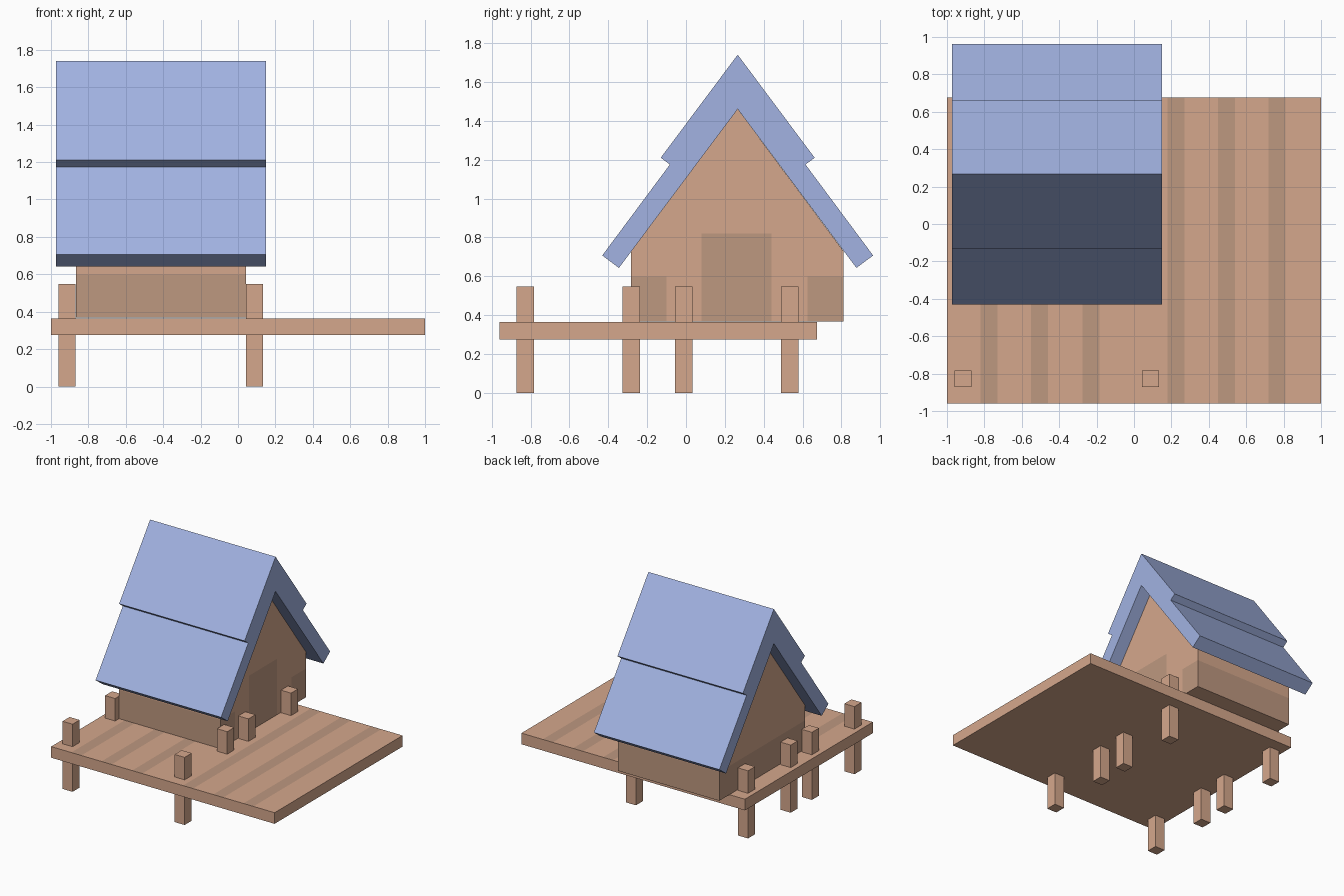
import bpy, bmesh
from mathutils import Vector

if "Cube" in bpy.data.objects:
    bpy.data.objects.remove(bpy.data.objects["Cube"])


def material(name, rgb):
    m = bpy.data.materials.new(name)
    m.diffuse_color = (*rgb, 1)
    m.use_nodes = True
    m.node_tree.nodes["Principled BSDF"].inputs["Base Color"].default_value = m.diffuse_color
    return m


WOOD = material("wood", (0.665, 0.387, 0.262))
DARK = material("dark_wood", (0.515, 0.314, 0.216))
BLUE = material("roof_blue", (0.36, 0.45, 0.76))


def finish(name, bm, *mats):
    bmesh.ops.recalc_face_normals(bm, faces=bm.faces)
    me = bpy.data.meshes.new(name)
    bm.to_mesh(me)
    bm.free()
    for m in mats:
        me.materials.append(m)
    ob = bpy.data.objects.new(name, me)
    bpy.context.collection.objects.link(ob)
    return ob


def prism(profile, x0, x1):
    """Extrude a (y, z) outline along x."""
    bm = bmesh.new()
    face = bm.faces.new([bm.verts.new((x0, y, z)) for y, z in profile])
    ext = bmesh.ops.extrude_face_region(bm, geom=[face])["geom"]
    bmesh.ops.translate(bm, vec=(x1 - x0, 0, 0),
                        verts=[g for g in ext if isinstance(g, bmesh.types.BMVert)])
    bmesh.ops.recalc_face_normals(bm, faces=bm.faces)
    return bm


def box(x0, x1, y0, y1, z0, z1):
    return prism([(y0, z0), (y1, z0), (y1, z1), (y0, z1)], x0, x1)


def split(bm, axis, values):
    """Cut flat faces so areas can be coloured."""
    no = Vector([float(i == axis) for i in range(3)])
    for v in values:
        bmesh.ops.bisect_plane(bm, geom=bm.verts[:] + bm.edges[:] + bm.faces[:],
                               plane_co=no * v, plane_no=no)


def paint(bm, test):
    bm.normal_update()
    for f in bm.faces:
        if test(f.calc_center_median(), f.normal):
            f.material_index = 1


# Deck with dark planks on its upper face
planks = [-0.82, -0.55, -0.275, 0.18, 0.45, 0.72]
deck = box(-1, 1, -0.96, 0.675, 0.275, 0.365)
split(deck, 0, planks + [x + 0.09 for x in planks])
paint(deck, lambda c, n: n.z > 0.9 and any(x < c.x < x + 0.09 for x in planks))
finish("deck", deck, WOOD, DARK)

# Two rows of posts going through the deck
for row, x in (("left", -0.96), ("right", 0.043)):
    for i, y in enumerate((-0.872, -0.328, -0.057, 0.488)):
        finish(f"{row}_post_{i + 1}", box(x, x + 0.09, y, y + 0.09, 0, 0.547), WOOD)

# House body with door and dark lower wall bands
RIDGE = 0.266
house = prism([(-0.283, 0.368), (0.81, 0.368), (0.81, 0.73), (RIDGE, 1.46), (-0.283, 0.73)],
              -0.865, 0.043)
split(house, 2, (0.6, 0.82))
split(house, 1, (-0.10, 0.08, 0.44, 0.625))


def dark_wall(c, n):
    if abs(n.z) > 0.1:
        return False
    if n.x > 0.9:
        if 0.08 < c.y < 0.44:
            return c.z < 0.82
        return c.z < 0.6 and not -0.10 < c.y < 0.625
    return c.z < 0.6


paint(house, dark_wall)
finish("house_body", house, WOOD, DARK)

# Stepped roof: half profile (distance from ridge, height), mirrored
half = [(0.396, 1.21), (0.349, 1.175), (0.697, 0.707), (0.611, 0.643)]
outline = ([(RIDGE, 1.74)] + [(RIDGE + d, z) for d, z in half] + [(RIDGE, 1.46)]
           + [(RIDGE - d, z) for d, z in reversed(half)])
finish("roof", prism(outline, -0.973, 0.15), BLUE)
